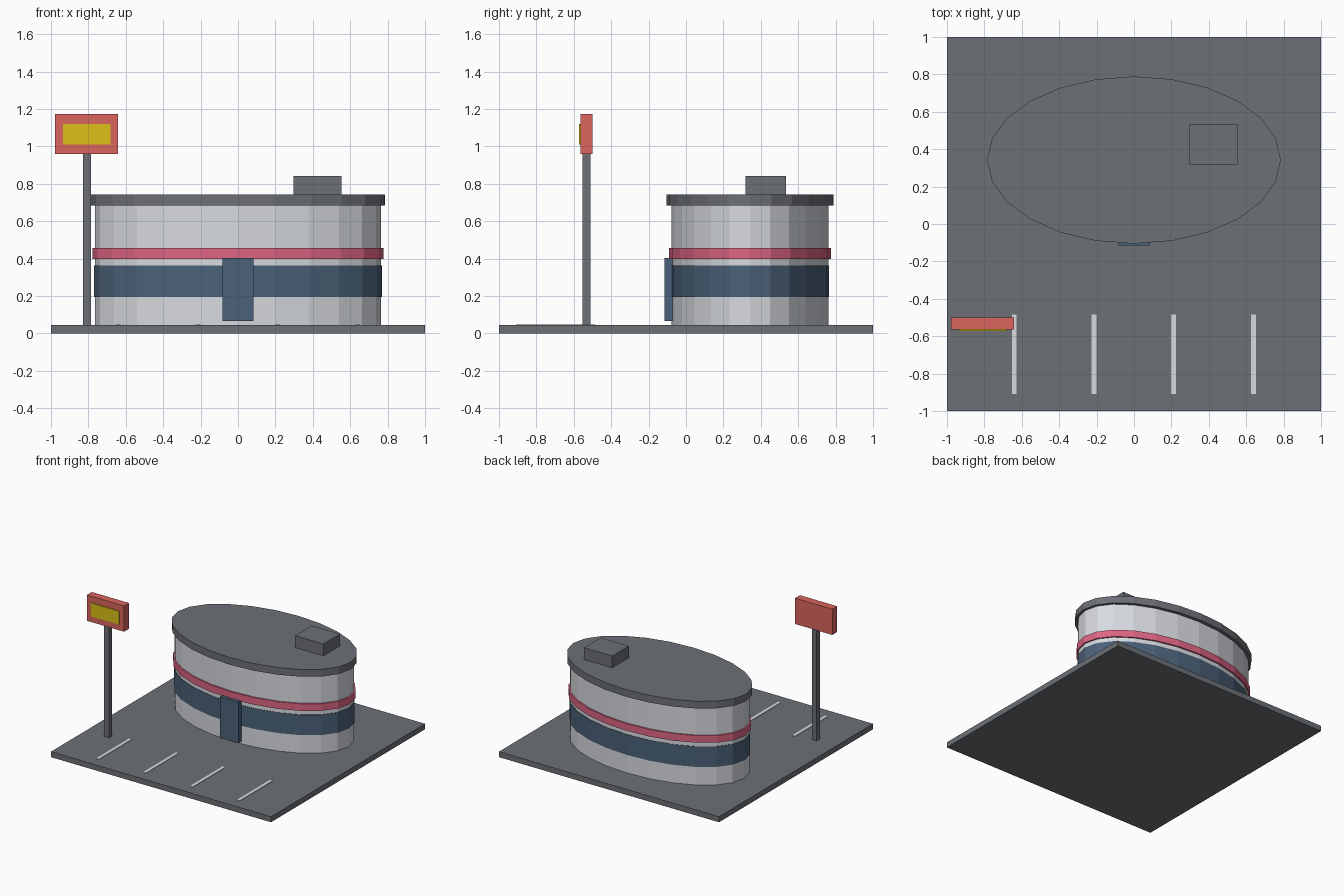
import bpy

cube = bpy.data.objects.get("Cube")
if cube:
    bpy.data.objects.remove(cube, do_unlink=True)


def material(name, rgb):
    mat = bpy.data.materials.new(name)
    mat.use_nodes = True
    color = (*rgb, 1)
    mat.diffuse_color = color
    bsdf = next(n for n in mat.node_tree.nodes if n.type == 'BSDF_PRINCIPLED')
    bsdf.inputs["Base Color"].default_value = color
    return mat


GREY = material("asphalt grey", (0.15, 0.16, 0.18))
WHITE = material("pale wall", (0.68, 0.70, 0.74))
BLUE = material("dark blue glass", (0.07, 0.12, 0.19))
PINK = material("pink trim", (0.72, 0.13, 0.23))
RED = material("sign red", (0.70, 0.13, 0.11))
YELLOW = material("sign yellow", (0.70, 0.53, 0.008))


def finish(name, mat, center, size):
    obj = bpy.context.object
    obj.name = name
    obj.location = center
    obj.scale = size
    obj.data.materials.append(mat)
    bpy.ops.object.transform_apply(location=False, rotation=False, scale=True)
    return obj


def box(name, mat, x, y, z):
    """Box from (min, max) ranges on each axis."""
    bpy.ops.mesh.primitive_cube_add(size=1)
    ranges = (x, y, z)
    return finish(name, mat, [(a + b) / 2 for a, b in ranges],
                  [b - a for a, b in ranges])


def oval(name, mat, rx, ry, z):
    """Faceted elliptical drum sharing the building's centre."""
    bpy.ops.mesh.primitive_cylinder_add(vertices=24, radius=1, depth=1)
    return finish(name, mat, (0, 0.342, (z[0] + z[1]) / 2),
                  (rx, ry, z[1] - z[0]))


GROUND = 0.045

# Lot with parking lines
box("ground_slab", GREY, (-1, 1), (-1, 1), (0, GROUND))
for i in range(4):
    x = -0.64 + i * 0.426
    box(f"parking_line_{i + 1}", WHITE, (x - 0.013, x + 0.013),
        (-0.91, -0.483), (GROUND - 0.003, GROUND + 0.004))

# Oval building
oval("wall", WHITE, 0.765, 0.419, (GROUND, 0.69))
oval("window_band", BLUE, 0.769, 0.423, (0.195, 0.362))
oval("trim_band", PINK, 0.777, 0.432, (0.398, 0.456))
oval("roof", GREY, 0.785, 0.447, (0.685, 0.744))
box("roof_unit", GREY, (0.297, 0.553), (0.319, 0.534), (0.74, 0.841))
box("door", BLUE, (-0.083, 0.083), (-0.114, -0.06), (0.066, 0.404))

# Roadside sign
box("sign_post", GREY, (-0.829, -0.786), (-0.553, -0.511), (GROUND, 0.97))
box("sign_board", RED, (-0.979, -0.641), (-0.564, -0.501), (0.96, 1.172))
box("sign_panel", YELLOW, (-0.936, -0.682), (-0.572, -0.563), (1.01, 1.12))
